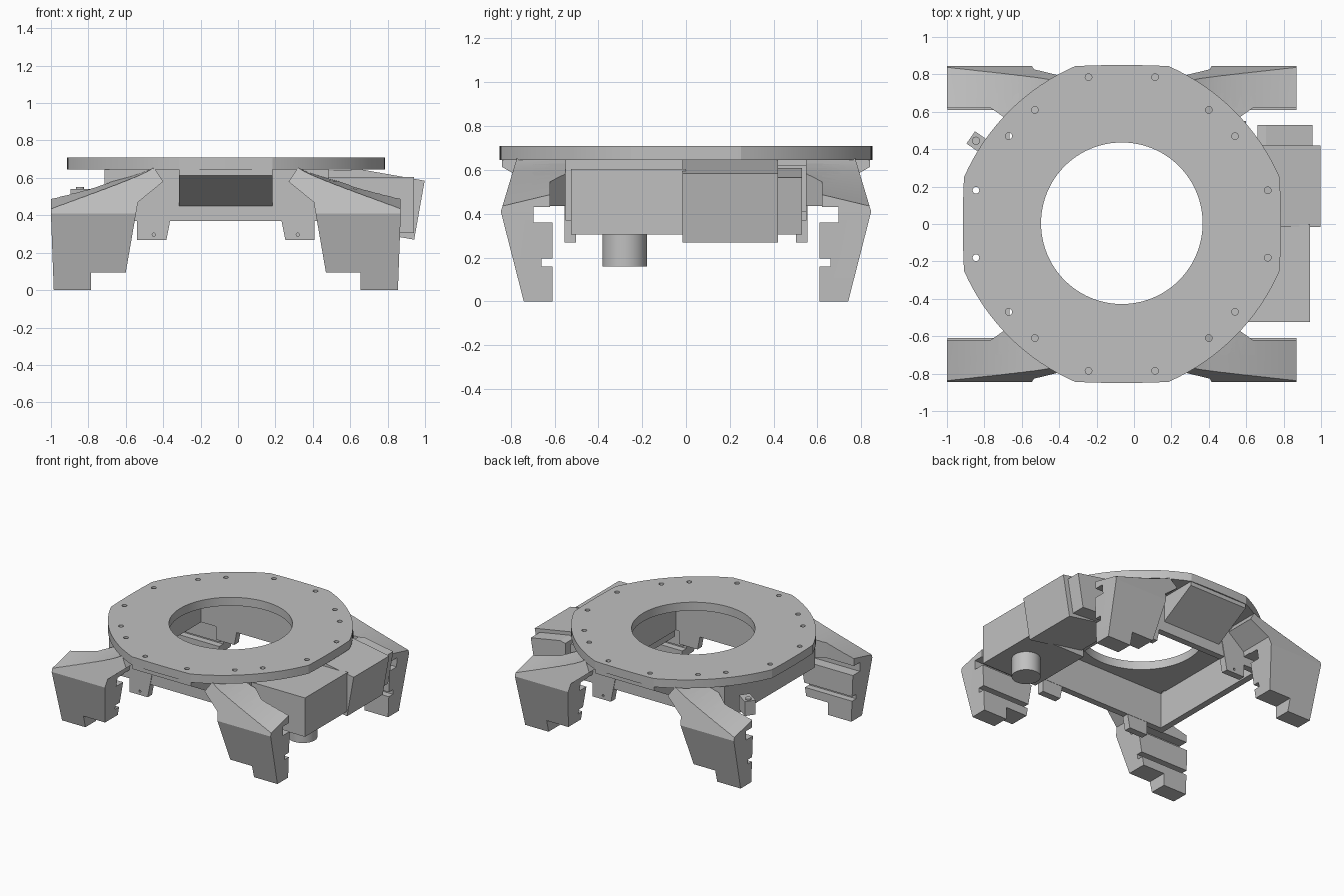
import bpy, bmesh, math
from mathutils import Matrix, Vector

if "Cube" in bpy.data.objects:
    bpy.data.objects.remove(bpy.data.objects["Cube"], do_unlink=True)

CX = -0.065  # x of the ring axis
grey = bpy.data.materials.new("plain grey")
grey.use_nodes = True
COLOR = (0.53, 0.53, 0.53, 1)
grey.diffuse_color = COLOR
grey.node_tree.nodes["Principled BSDF"].inputs["Base Color"].default_value = COLOR


def finish(name, bm, matrix=None):
    if matrix:
        bm.transform(matrix)
    bmesh.ops.recalc_face_normals(bm, faces=bm.faces)
    mesh = bpy.data.meshes.new(name)
    bm.to_mesh(mesh)
    bm.free()
    mesh.materials.append(grey)
    ob = bpy.data.objects.new(name, mesh)
    bpy.context.collection.objects.link(ob)
    return ob


def prism(name, pts, axis, lo, hi, sx=1, sy=1, ox=CX, hi_pts=None):
    """Extrude a 2D outline along an axis; sx, sy mirror it about the ring axis."""
    put = {"x": lambda a, b, h: (h, a, b),
           "y": lambda a, b, h: (a, h, b),
           "z": lambda a, b, h: (a, b, h)}[axis]
    bm = bmesh.new()
    ends = [[bm.verts.new(put(a, b, h)) for a, b in outline]
            for outline, h in ((pts, lo), (hi_pts or pts, hi))]
    for ring in ends:
        bm.faces.new(ring)
    for i in range(len(pts)):
        j = (i + 1) % len(pts)
        bm.faces.new((ends[0][i], ends[0][j], ends[1][j], ends[1][i]))
    return finish(name, bm, Matrix.Translation((ox, 0, 0)) @ Matrix.Diagonal((sx, sy, 1, 1)))


def box(name, x0, x1, y0, y1, z0, z1, ox=0):
    return prism(name, [(x0, y0), (x1, y0), (x1, y1), (x0, y1)], "z", z0, z1, ox=ox)


def cylinder(name, x, y, z0, z1, r, n=32):
    bm = bmesh.new()
    bmesh.ops.create_cone(bm, cap_ends=True, segments=n, radius1=r, radius2=r, depth=z1 - z0)
    return finish(name, bm, Matrix.Translation((x, y, (z0 + z1) / 2)))


def boolean(ob, cutter, op):
    """Apply a boolean and remove the cutter."""
    mod = ob.modifiers.new("cut", "BOOLEAN")
    mod.operation, mod.object, mod.solver = op, cutter, "EXACT"
    deps = bpy.context.evaluated_depsgraph_get()
    mesh = bpy.data.meshes.new_from_object(ob.evaluated_get(deps))
    ob.modifiers.clear()
    ob.data = mesh
    bpy.data.objects.remove(cutter, do_unlink=True)


def smooth(ob):
    bpy.ops.object.select_all(action="DESELECT")
    ob.select_set(True)
    bpy.context.view_layer.objects.active = ob
    bpy.ops.object.shade_smooth_by_angle(angle=math.radians(15))


# Ring plate: four nearly flat sides joined by four corner arcs
quarter = []
for i in range(9):
    y = -0.25 + 0.5 * i / 8
    quarter.append(Vector((0.85 - 0.006 * (y / 0.25) ** 2, y)))
start = math.atan2(0.25, 0.844)
for i in range(1, 16):
    a = start + (math.pi / 2 - 2 * start) * i / 16
    r = 0.853 + 0.027 * (i / 8 - 1) ** 2
    quarter.append(Vector((r * math.cos(a), r * math.sin(a))))
outline = [Matrix.Rotation(q * math.pi / 2, 2) @ p for q in range(4) for p in quarter]
plate = prism("ring_plate", outline, "z", 0.645, 0.71)
boolean(plate, cylinder("bore_cutter", CX, 0.004, 0.5, 0.8, 0.432, 96), "DIFFERENCE")

# Bolt holes around the plate
drill = bmesh.new()
for u, v in [(0.178, 0.785), (0.465, 0.61), (0.605, 0.47), (0.78, 0.18)]:
    for sx in (1, -1):
        for sy in (1, -1):
            bmesh.ops.create_cone(drill, cap_ends=True, segments=16, radius1=0.018, radius2=0.018,
                                  depth=0.3, matrix=Matrix.Translation((CX + sx * u, sy * v, 0.7)))
boolean(plate, finish("bolt_cutter", drill), "DIFFERENCE")
smooth(plate)

# Leg outlines: side section with clamp slots, and front silhouette
section = [(0.61, -0.02), (0.735, -0.02), (0.845, 0.41), (0.77, 0.66), (0.62, 0.66), (0.62, 0.43),
           (0.695, 0.43), (0.695, 0.36), (0.61, 0.36), (0.61, 0.195), (0.66, 0.195),
           (0.66, 0.16), (0.61, 0.16)]
underside = [(0.935, 0.405), (0.92, 0), (0.72, 0), (0.72, 0.095), (0.535, 0.095), (0.47, 0.47),
             (0.335, 0.58)]


def silhouette(y):
    """Front outline at depth y: the curved top twists down towards the outer end."""
    top = []
    for i in range(11):
        t = i / 10
        top.append((0.385 + 0.55 * t, 0.655 - 0.165 * t ** 0.8 - 0.24 * t * (y - 0.61)))
    return underside + top


def leg_cutter(sx, sy):
    return prism("leg_cutter", silhouette(0.5), "y", 0.5, 0.9, sx, sy, hi_pts=silhouette(0.9))


shoulder = [(0.715, 0.63), (0.60, 0.55), (0.33, 0.55), (0.33, 0.70), (0.715, 0.70)]
bracket = [(0.25, 0.615), (0.318, 0.268), (0.475, 0.268), (0.475, 0.48), (0.40, 0.64), (0.25, 0.64)]
pin_hole = [(0.385 + 0.009 * math.cos(k * math.pi / 4), 0.297 + 0.009 * math.sin(k * math.pi / 4))
            for k in range(8)]

for sx, side in ((1, "left"), (-1, "right")):
    for sy, end in ((-1, "front"), (1, "back")):
        tag = end + "_" + side
        leg = prism(tag + "_leg", section, "x", 0.2, 1.0, sx, sy)
        boolean(leg, leg_cutter(sx, sy), "INTERSECT")
        smooth(leg)
        # Inner shoulder under the plate, trimmed to the leg silhouette
        inner = prism(tag + "_shoulder", shoulder, "z", 0.435, 0.65, sx, sy)
        boolean(inner, leg_cutter(sx, sy), "INTERSECT")
        arm = prism(tag + "_bracket", bracket, "y", 0.502, 0.555, sx, sy)
        boolean(arm, prism("pin_cutter", pin_hole, "y", 0.53, 0.6, sx, sy), "DIFFERENCE")

# Frame walls under the plate, with sloped aprons reaching out to the plate edge
apron = [(0.55, 0.45), (0.55, 0.65), (0.84, 0.65), (0.84, 0.614)]
for s, end in ((-1, "front"), (1, "back")):
    lo, hi = sorted((s * 0.50, s * 0.55))
    box(end + "_wall", -0.65, 0.50, lo, hi, 0.37, 0.65, CX)
    prism(end + "_apron", apron, "x", -0.25, 0.25, sy=s)
box("right_wall", -0.65, -0.60, -0.55, 0.55, 0.37, 0.65, CX)
box("left_wall", 0.50, 0.55, -0.55, 0.55, 0.37, 0.65, CX)

# Drive housing on the left side
box("long_housing", 0.46, 0.94, -0.525, 0.0, 0.305, 0.605)
prism("tilted_housing", [(0.998, 0.585), (0.942, 0.27), (0.48, 0.35), (0.48, 0.64), (0.66, 0.645)],
      "y", -0.015, 0.42, ox=0)
prism("end_housing", [(0.955, 0.565), (0.91, 0.305), (0.66, 0.32), (0.66, 0.60), (0.705, 0.61)],
      "y", 0.42, 0.53, ox=0)
box("housing_mount", 0.46, 0.60, 0.0, 0.55, 0.41, 0.62)
motor = cylinder("motor_can", 0.75, -0.28, 0.16, 0.32, 0.102)
smooth(motor)

# Small sensor block on the right side, turned to face the ring
turn = Matrix.Rotation(0.96, 2)
turned = [Vector((-0.84, 0.44)) + turn @ Vector(p)
          for p in ((-0.04, -0.08), (0.04, -0.08), (0.04, 0.04), (-0.04, 0.04))]
prism("sensor_block", turned, "z", 0.43, 0.54, ox=0)
smooth(cylinder("sensor_pin", -0.845, 0.445, 0.53, 0.55, 0.022, 16))
